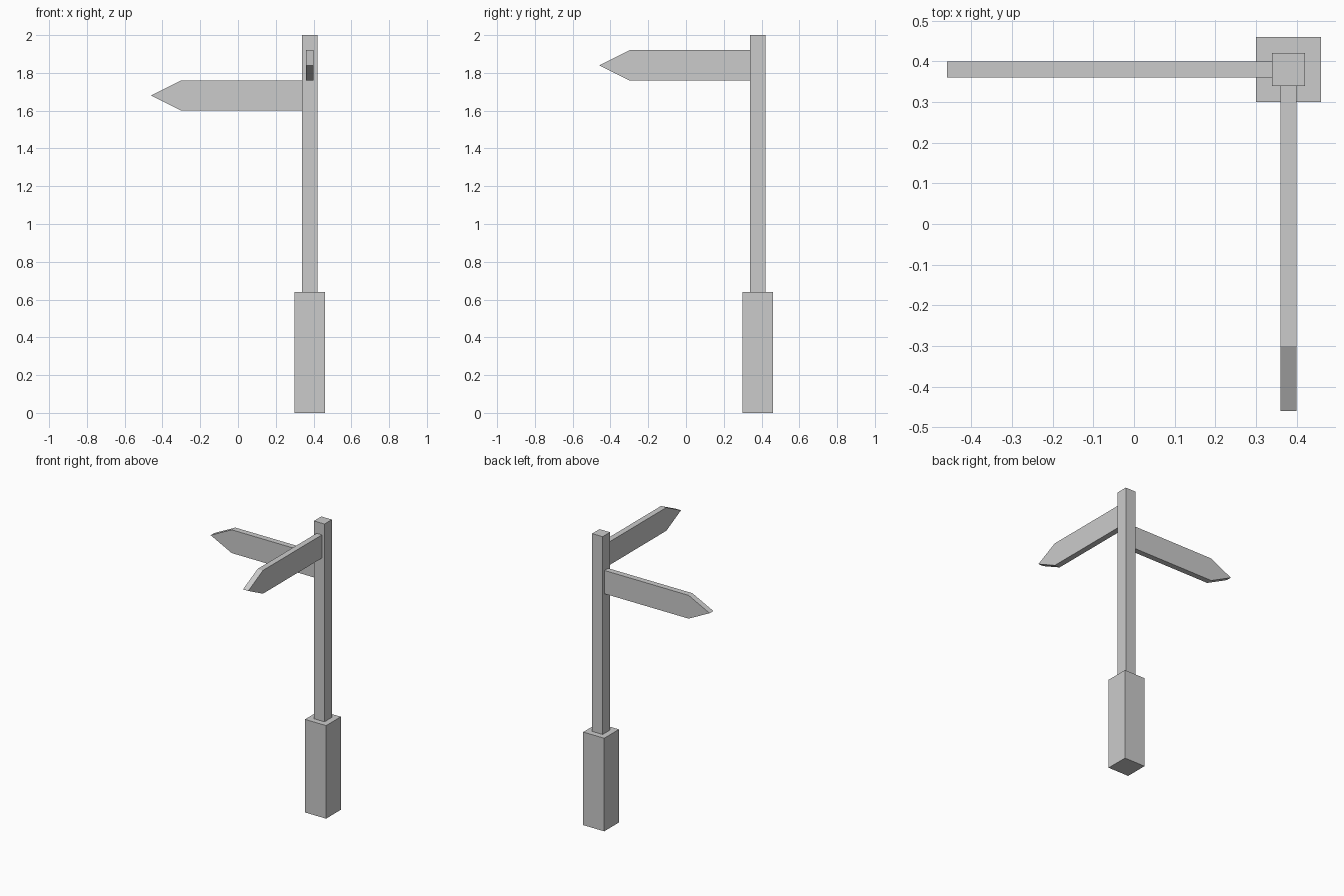
import bpy
import bmesh
from mathutils import Matrix
from math import radians

if "Cube" in bpy.data.objects:
    bpy.data.objects.remove(bpy.data.objects["Cube"])

CX = CY = 0.38  # post axis


def box(name, width, z0, z1):
    bm = bmesh.new()
    bmesh.ops.create_cube(bm, size=1, matrix=Matrix.Translation((CX, CY, (z0 + z1) / 2))
                          @ Matrix.Diagonal((width, width, z1 - z0, 1)))
    finish(name, bm)


def arrow_board(name, z, angle):
    # pointed outline in the xz plane, extruded through its thickness
    profile = [(0.04, -0.08), (0.68, -0.08), (0.84, 0), (0.68, 0.08), (0.04, 0.08)]
    bm = bmesh.new()
    face = bm.faces.new([bm.verts.new((x, -0.02, h)) for x, h in profile])
    ext = bmesh.ops.extrude_face_region(bm, geom=[face])
    moved = [g for g in ext["geom"] if isinstance(g, bmesh.types.BMVert)]
    bmesh.ops.translate(bm, verts=moved, vec=(0, 0.04, 0))
    bm.transform(Matrix.Translation((CX, CY, z)) @ Matrix.Rotation(radians(angle), 4, 'Z'))
    finish(name, bm)


def finish(name, bm):
    bmesh.ops.recalc_face_normals(bm, faces=bm.faces[:])
    mesh = bpy.data.meshes.new(name)
    bm.to_mesh(mesh)
    bm.free()
    bpy.context.collection.objects.link(bpy.data.objects.new(name, mesh))


# thick base and slim post
box("base", 0.16, 0, 0.64)
box("post", 0.08, 0.64, 2.0)

# direction boards: lower points left, upper points to the front
arrow_board("lower_board", 1.68, 180)
arrow_board("upper_board", 1.84, -90)
